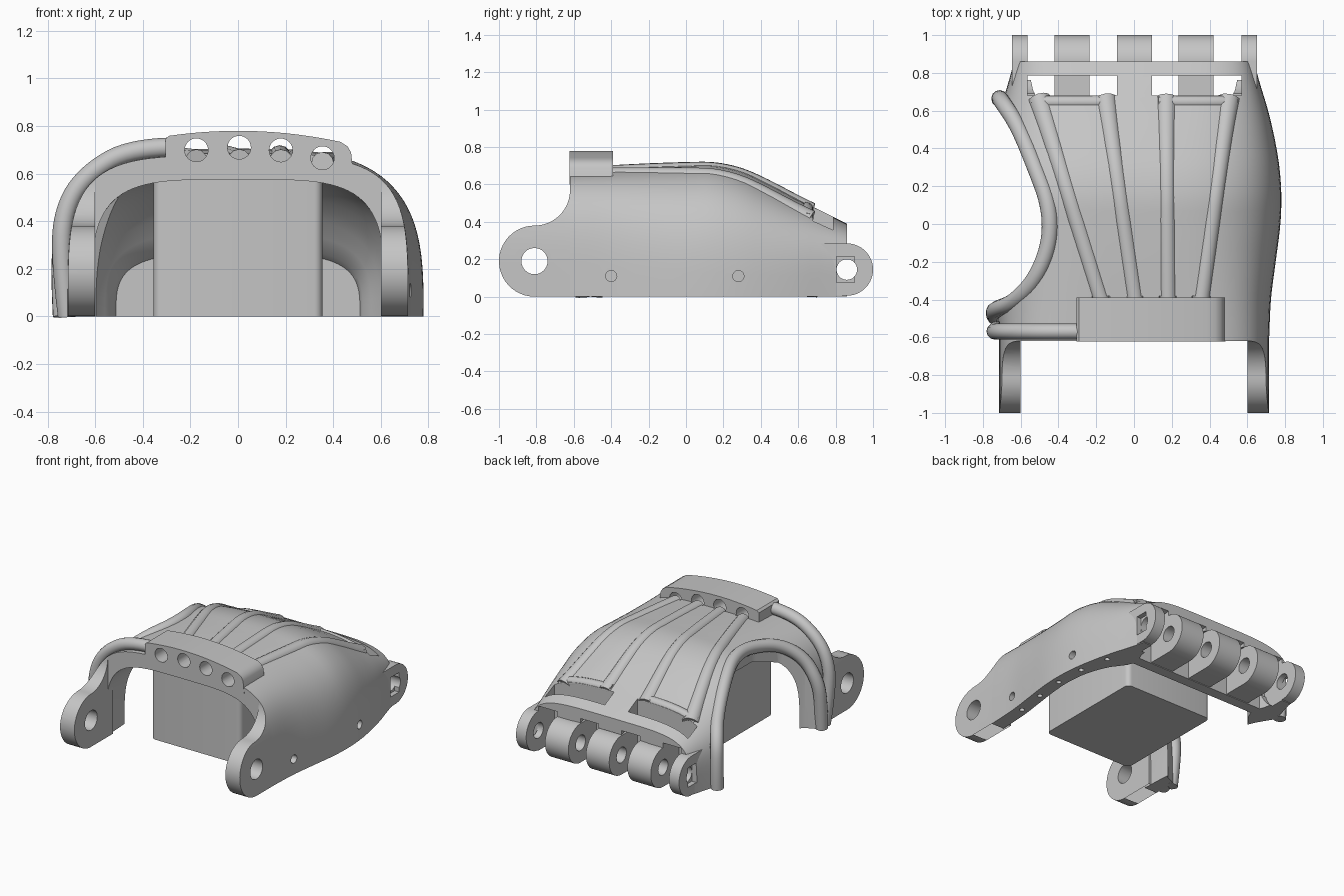
import bpy, bmesh, math
from mathutils import Vector

if "Cube" in bpy.data.objects:
    bpy.data.objects.remove(bpy.data.objects["Cube"])

grey = bpy.data.materials.new("light_grey")
grey.use_nodes = True
grey.diffuse_color = (0.56, 0.56, 0.56, 1)
grey.node_tree.nodes["Principled BSDF"].inputs["Base Color"].default_value = grey.diffuse_color

# Shell sections along y: y, half width, height, squareness, wall thickness
SECTIONS = [(-.62, .715, .675, 4.2, .1), (-.4, .725, .685, 3.8, .1), (-.2, .75, .695, 3.4, .1),
            (0, .775, .702, 3.2, .1), (.15, .78, .703, 3.2, .1), (.3, .77, .67, 3.2, .11),
            (.45, .745, .6, 3.3, .14), (.6, .71, .52, 3.6, .2), (.75, .665, .445, 4.2, .12),
            (.86, .635, .39, 4.8, .1)]


def slope(i, k):
    a, b = SECTIONS[max(i - 1, 0)], SECTIONS[min(i + 1, len(SECTIONS) - 1)]
    return (b[k] - a[k]) / (b[0] - a[0])


def section(y):
    """Smooth interpolation of the section values at y."""
    i = max(j for j in range(len(SECTIONS) - 1) if j == 0 or SECTIONS[j][0] <= y)
    a, b = SECTIONS[i], SECTIONS[i + 1]
    d = b[0] - a[0]
    t = min(1, max(0, (y - a[0]) / d))
    s = t * t * (3 - 2 * t)
    return [a[k] + (b[k] - a[k]) * s + d * t * (1 - t) * ((1 - t) * slope(i, k) - t * slope(i + 1, k))
            for k in range(1, 5)]


def surface(x, y):
    w, h, n, _ = section(y)
    return h * max(0, 1 - (abs(x) / w) ** n) ** (1 / n)


def arch(y, side=0, top=0):
    w, h, n, _ = section(y)
    pts = []
    for i in range(49):
        a = math.pi * i / 48
        c, s = math.cos(a), max(0, math.sin(a))
        pts.append(Vector((math.copysign(abs(c) ** (2 / n), c) * (w - side), y,
                           s ** (2 / n) * (h - top))))
    return pts


def finish(name, bm):
    bmesh.ops.remove_doubles(bm, verts=bm.verts, dist=1e-5)
    bmesh.ops.recalc_face_normals(bm, faces=bm.faces)
    me = bpy.data.meshes.new(name)
    bm.to_mesh(me)
    bm.free()
    me.materials.append(grey)
    ob = bpy.data.objects.new(name, me)
    bpy.context.scene.collection.objects.link(ob)
    return ob


def loft(name, rings):
    bm = bmesh.new()
    rows = [[bm.verts.new(p) for p in r] for r in rings]
    for a, b in zip(rows, rows[1:]):
        for i in range(len(a)):
            j = (i + 1) % len(a)
            bm.faces.new((a[i], a[j], b[j], b[i]))
    # End caps: strips between opposite points of each ring
    for r in (rows[0], rows[-1]):
        m = len(r)
        for i in range(m // 2 - 1):
            bm.faces.new((r[i], r[i + 1], r[m - 2 - i], r[m - 1 - i]))
    return finish(name, bm)


def prism(name, pts, axis, lo, hi):
    def place(p, d):
        p = list(p)
        p.insert(axis, d)
        return p
    bm = bmesh.new()
    face = bm.faces.new([bm.verts.new(place(p, lo)) for p in pts])
    new = bmesh.ops.extrude_face_region(bm, geom=[face])["geom"]
    shift = Vector(place((0, 0), hi - lo))
    bmesh.ops.translate(bm, vec=shift, verts=[v for v in new if isinstance(v, bmesh.types.BMVert)])
    return finish(name, bm)


def arc(u, v, r, a0=0, a1=360, n=32):
    full = a1 - a0 == 360
    angs = [math.radians(a0 + (a1 - a0) * i / (n if full else n - 1)) for i in range(n)]
    return [(u + r * math.cos(a), v + r * math.sin(a)) for a in angs]


def rect(u0, u1, v0, v1):
    return [(u0, v0), (u1, v0), (u1, v1), (u0, v1)]


def boolean(ob, cutter, mode="DIFFERENCE"):
    mod = ob.modifiers.new("cut", "BOOLEAN")
    mod.operation, mod.solver, mod.object = mode, "EXACT", cutter
    bpy.context.view_layer.objects.active = ob
    bpy.ops.object.modifier_apply(modifier=mod.name)
    bpy.data.objects.remove(cutter)


def cut(targets, pts, axis, lo, hi):
    for ob in targets:
        boolean(ob, prism("cutter", pts, axis, lo, hi))


def tube(name, pts, r, flare=0):
    cu = bpy.data.curves.new(name, "CURVE")
    cu.dimensions = "3D"
    cu.bevel_depth, cu.bevel_resolution, cu.use_fill_caps = r, 4, True
    sp = cu.splines.new("NURBS")
    sp.points.add(len(pts) - 1)
    for i, (p, co) in enumerate(zip(sp.points, pts)):
        p.co = (*co, 1)
        p.radius = 1 + flare * (i / (len(pts) - 1)) ** 6
    sp.use_endpoint_u, sp.order_u, sp.resolution_u = True, 3, 6
    cu.materials.append(grey)
    bpy.context.scene.collection.objects.link(bpy.data.objects.new(name, cu))


# Arched palm shell, thicker towards the knuckles
rings = []
for i in range(31):
    y = -.62 + 1.48 * i / 30
    t = section(y)[3]
    rings.append(arch(y) + arch(y, t, t + (t - .1) * .6)[::-1])
shell = loft("palm_shell", rings)

# Wall closing the knuckle end
loft("knuckle_wall", [arch(y, .05, .05) for y in (.6, .64, .678)])

# Thumb opening
rim = [(-.71, .67), (-.62, .52), (-.53, .3), (-.455, .1), (-.45, -.1), (-.53, -.3),
       (-.65, -.42), (-.74, -.46)]
cut([shell], rim + [(-1, -.46), (-1, .67)], 2, -.1, 1)

# Finger gaps and the windows above them
GAPS = [(-.565, -.42), (-.235, -.09), (.095, .235), (.42, .57)]
for lo, hi in GAPS:
    cut([shell], arc(.86, .145, .175), 0, lo, hi)
for i in (0, 2):
    cut([shell], rect(GAPS[i][0], GAPS[i + 1][1], .68, .785), 2, .1, 1)

# Finger lugs
lug_shape = arc(.86, .145, .14, -90, 90) + [(.64, .285), (.64, .005)]
lugs = [prism("finger_lug", lug_shape, 0, lo, hi)
        for lo, hi in ((-.645, -.565), (-.42, -.235), (-.09, .095), (.235, .42), (.57, .65))]
cut(lugs + [shell], arc(.86, .145, .055), 0, -1, 1)
cut([lugs[-1], shell], rect(.805, .9, .075, .215), 0, .615, 1)
cut([lugs[0], shell], rect(.805, .9, .075, .215), 0, -1, -.61)

# Wrist hinges, trimmed to the shell outline
hinge_shape = arc(-.81, .19, .19, 90, 270, 24) + [(-.56, 0), (-.56, .57), (-.62, .57)]
hinge_shape += arc(-.81, .57, .19, -5, -85, 10)
hinges = []
for side, lo in (("right", -.715), ("left", .6)):
    hinge = prism(side + "_wrist_hinge", hinge_shape, 0, lo, lo + .115)
    outline = [p - Vector((0, .5, 0)) for p in arch(-.62)]
    boolean(hinge, loft("outline", [outline, arch(-.62), arch(-.5)]), "INTERSECT")
    hinges.append(hinge)
cut(hinges, arc(-.81, .19, .07), 0, -1, 1)

# Small side holes and stitch holes in the bottom rim
for y in (-.4, .28):
    cut([shell], arc(y, .11, .03, n=16), 0, .4, 1)
for i in range(5):
    y = -.35 + .22 * i
    cut([shell], arc(section(y)[0] - .05, y, .018, n=12), 2, -.1, .08)

# Cord guide bar across the top of the wrist
xs = [-.29 + .72 * i / 16 for i in range(17)]
bar = prism("cord_guide_bar", [(-.305, .745)] + [(x, .78 - .25 * x * x) for x in xs]
            + [(.46, .715), (.475, .69), (.485, .6), (.2, .6), (-.305, .6)], 1, -.622, -.39)
HOLES = [-.175, .005, .18, .355]
for x in HOLES:
    cut([bar, shell], arc(x, .71 - .35 * x * x, .049), 1, -.7, -.38)

# Raised cord channels flaring into the finger windows
ENDS = [-.5, -.15, .17, .5]
for x0, x1 in zip(HOLES, ENDS):
    path = []
    for i in range(13):
        t = i / 12
        x, y = x0 + (x1 - x0) * t, -.4 + 1.06 * t
        path.append((x, y, surface(x, y) - .03 - .015 * t ** 4))
    tube("cord_channel", path, .048, .3)
for a, b in ((-.53, -.12), (.13, .535)):
    path = [(a + (b - a) * i / 8, .645, surface(a + (b - a) * i / 8, .645) - .025) for i in range(9)]
    tube("channel_bridge", path, .036)

# Tubes around the thumb opening and beside the wrist
path = [(x + .008, y, surface(x, y) - .008) for x, y in rim[1:-1]]
tube("thumb_rim", [(-.71, .66, 0), (-.715, .67, .15), (-.7, .65, .33)] + path
     + [(-.73, -.45, .35), (-.745, -.47, .2), (-.735, -.49, 0)], .044)
tube("wrist_tube", [(-.28, -.57, .71), (-.45, -.57, .705), (-.62, -.57, .61), (-.72, -.57, .48),
                    (-.75, -.57, .28), (-.715, -.55, 0)], .042)

# Inner block with rounded upright edges
corners = [(.32, .325, 0), (-.32, .325, 90), (-.32, -.445, 180), (.32, -.445, 270)]
prism("inner_block", [p for x, y, a in corners for p in arc(x, y, .035, a, a + 90, 6)], 2, 0, .58)

# Smooth shading with crisp edges
bpy.ops.object.select_all(action="DESELECT")
for ob in bpy.context.scene.objects:
    if ob.type == "MESH" and ob.data.materials and ob.data.materials[0] == grey:
        ob.select_set(True)
        bpy.context.view_layer.objects.active = ob
bpy.ops.object.shade_smooth_by_angle(angle=math.radians(35))
